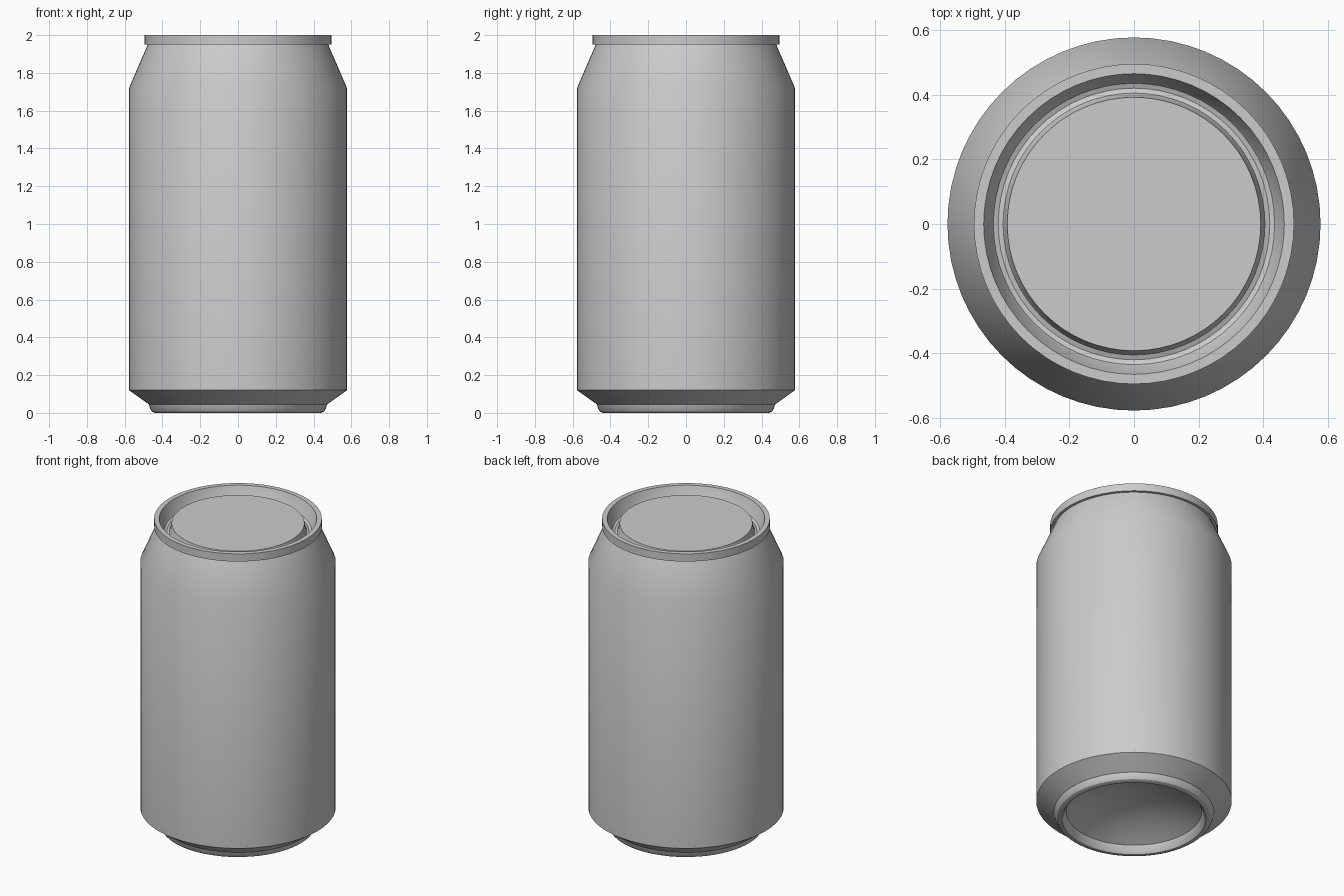
import bpy, bmesh, math

old = bpy.data.objects.get("Cube")
if old:
    bpy.data.objects.remove(old, do_unlink=True)

SEGMENTS = 64

metal = bpy.data.materials.new("brushed_grey_metal")
metal.use_nodes = True
GREY = (0.6, 0.6, 0.6, 1)
metal.diffuse_color = GREY
metal.node_tree.nodes["Principled BSDF"].inputs["Base Color"].default_value = GREY


def lathe(name, profile):
    """Spin a (radius, height) profile around the z axis."""
    bm = bmesh.new()
    verts = [bm.verts.new((r, 0, z)) for r, z in profile]
    edges = [bm.edges.new(pair) for pair in zip(verts, verts[1:])]
    bmesh.ops.spin(bm, geom=verts + edges, cent=(0, 0, 0), axis=(0, 0, 1),
                   angle=math.tau, steps=SEGMENTS, use_merge=True)
    bmesh.ops.remove_doubles(bm, verts=bm.verts, dist=0.0002)
    bmesh.ops.recalc_face_normals(bm, faces=bm.faces)
    mesh = bpy.data.meshes.new(name)
    bm.to_mesh(mesh)
    bm.free()
    mesh.materials.append(metal)
    obj = bpy.data.objects.new(name, mesh)
    bpy.context.collection.objects.link(obj)
    bpy.ops.object.select_all(action='DESELECT')
    obj.select_set(True)
    bpy.context.view_layer.objects.active = obj
    bpy.ops.object.shade_smooth_by_angle(angle=math.radians(30))


# Concave dome under the can, from the centre out to the foot
DOME_R, DOME_TOP, DOME_EDGE = 0.40, 0.16, 0.05
dome = [(DOME_R * i / 8, DOME_EDGE + (DOME_TOP - DOME_EDGE) * (1 - (i / 8) ** 2))
        for i in range(9)]
# Rounded foot ring
foot = [(0.415, 0.01), (0.425, 0), (0.44, 0), (0.455, 0.007),
        (0.465, 0.022), (0.472, 0.045)]
# Straight wall and tapered shoulder
wall = [(0.577, 0.12), (0.577, 1.72), (0.478, 1.95)]
# Rolled rim, countersink groove and raised lid panel
rim = [(0.495, 1.95), (0.495, 2.0), (0.465, 2.0)]
groove = [(0.442, 1.93), (0.435, 1.918), (0.42, 1.912), (0.405, 1.918), (0.40, 1.93)]
lid = [(0.392, 1.97), (0, 1.97)]

lathe("can", dome + foot + wall + rim + groove + lid)
